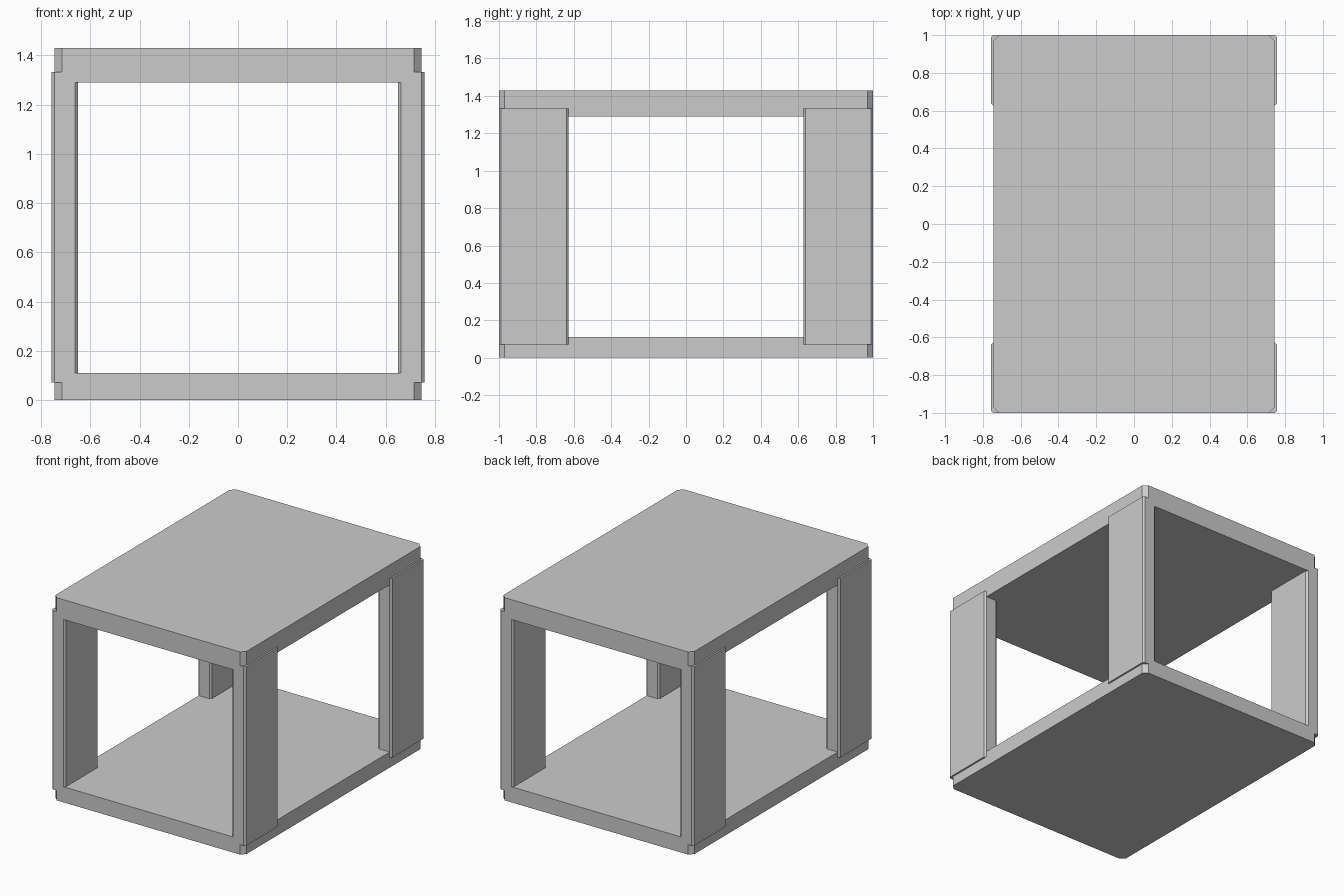
import bpy
import bmesh

cube = bpy.data.objects.get("Cube")
if cube:
    bpy.data.objects.remove(cube, do_unlink=True)

GREY = (0.6, 0.6, 0.6, 1)
grey = bpy.data.materials.new("plain_grey")
grey.use_nodes = True
grey.diffuse_color = GREY
grey.node_tree.nodes["Principled BSDF"].inputs["Base Color"].default_value = GREY


def chamfered_box(name, x, y, z, cut):
    """Box between ranges x, y, z with its four upright edges chamfered."""
    bm = bmesh.new()
    bmesh.ops.create_cube(bm, size=1)
    for v in bm.verts:
        v.co = [lo + (c + 0.5) * (hi - lo) for c, (lo, hi) in zip(v.co, (x, y, z))]
    upright = [e for e in bm.edges
               if abs(e.verts[0].co.z - e.verts[1].co.z) > 1e-4]
    bmesh.ops.bevel(bm, geom=upright, offset=cut, segments=1, affect='EDGES')
    mesh = bpy.data.meshes.new(name)
    bm.to_mesh(mesh)
    bm.free()
    mesh.materials.append(grey)
    obj = bpy.data.objects.new(name, mesh)
    bpy.context.collection.objects.link(obj)


# Top and bottom boards
chamfered_box("top_board", (-0.745, 0.745), (-1, 1), (1.29, 1.43), 0.03)
chamfered_box("bottom_board", (-0.745, 0.745), (-1, 1), (0, 0.11), 0.03)

# Four corner posts, standing slightly proud of the board sides
for side, sx in (("left", 1), ("right", -1)):
    for end, sy in (("front", -1), ("back", 1)):
        chamfered_box(f"{end}_{side}_post",
                      sorted((sx * 0.65, sx * 0.757)),
                      sorted((sy * 0.627, sy * 1.0)),
                      (0.07, 1.333), 0.012)
